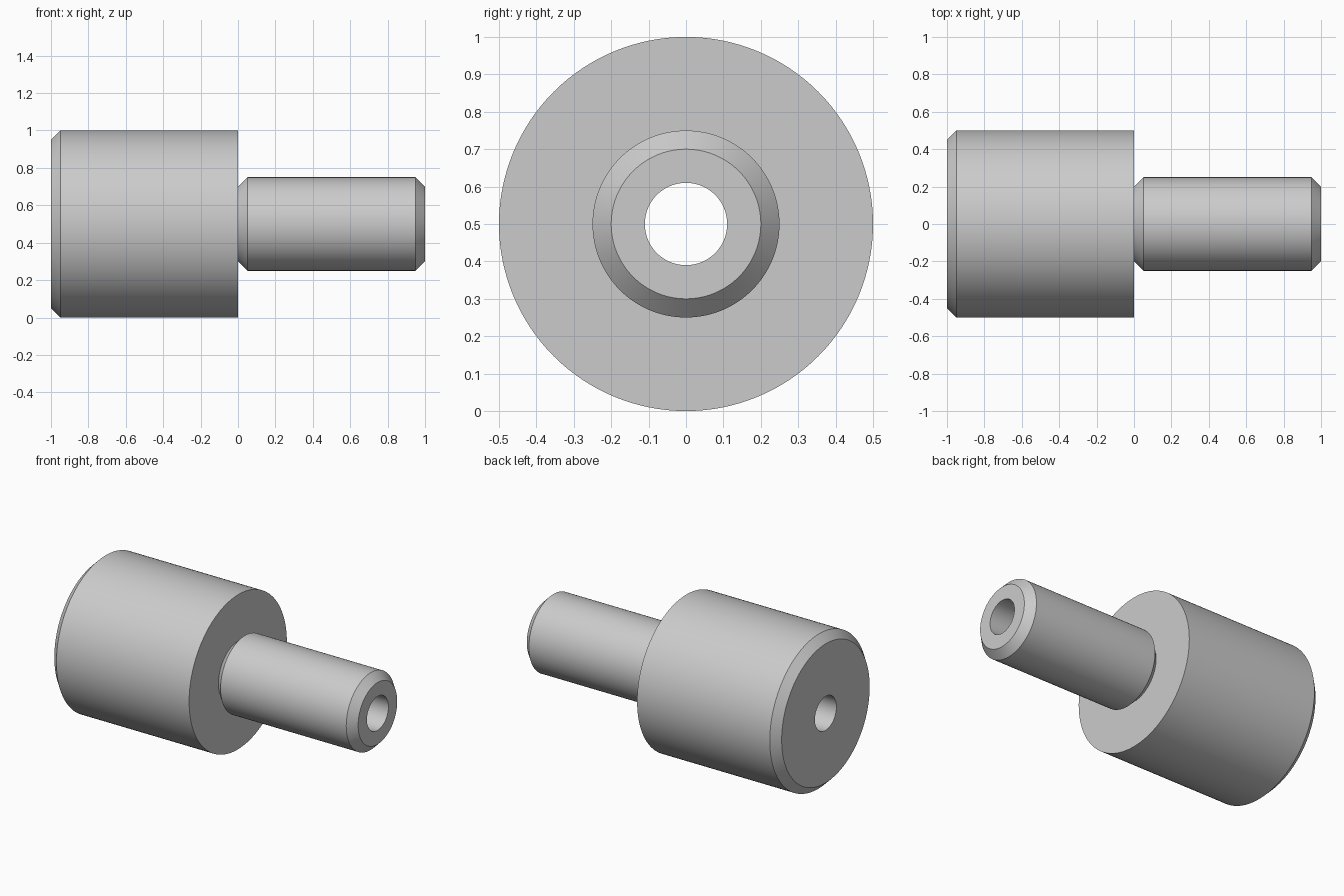
import bpy, bmesh, math
from mathutils import Vector

cube = bpy.data.objects.get("Cube")
if cube:
    bpy.data.objects.remove(cube, do_unlink=True)

SEGMENTS = 128
AXIS_HEIGHT = 0.5
BORE = 0.11

steel = bpy.data.materials.new("plain grey")
steel.use_nodes = True
grey = (0.6, 0.6, 0.6, 1)
steel.diffuse_color = grey
steel.node_tree.nodes["Principled BSDF"].inputs["Base Color"].default_value = grey


def lathe(name, profile):
    """Revolve a closed (x, radius) profile about the x axis."""
    bm = bmesh.new()
    verts = [bm.verts.new((x, 0, r)) for x, r in profile]
    edges = [bm.edges.new((v, verts[(i + 1) % len(verts)])) for i, v in enumerate(verts)]
    bmesh.ops.spin(bm, geom=verts + edges, cent=(0, 0, 0), axis=(1, 0, 0),
                   angle=math.tau, steps=SEGMENTS, use_merge=True)
    bmesh.ops.remove_doubles(bm, verts=bm.verts, dist=1e-5)
    bmesh.ops.recalc_face_normals(bm, faces=bm.faces)
    bmesh.ops.translate(bm, verts=bm.verts, vec=Vector((0, 0, AXIS_HEIGHT)))
    mesh = bpy.data.meshes.new(name)
    bm.to_mesh(mesh)
    bm.free()
    mesh.materials.append(steel)
    obj = bpy.data.objects.new(name, mesh)
    bpy.context.collection.objects.link(obj)
    bpy.ops.object.select_all(action='DESELECT')
    obj.select_set(True)
    bpy.context.view_layer.objects.active = obj
    bpy.ops.object.shade_smooth_by_angle(angle=math.radians(30))
    return obj


# One turned piece: chamfered head, undercut shoulder, chamfered shaft, through bore
lathe("stepped_bushing", [
    (-1, BORE), (-1, 0.45), (-0.95, 0.5), (0, 0.5),
    (0, 0.2), (0.05, 0.25), (0.95, 0.25), (1, 0.2), (1, BORE),
])
